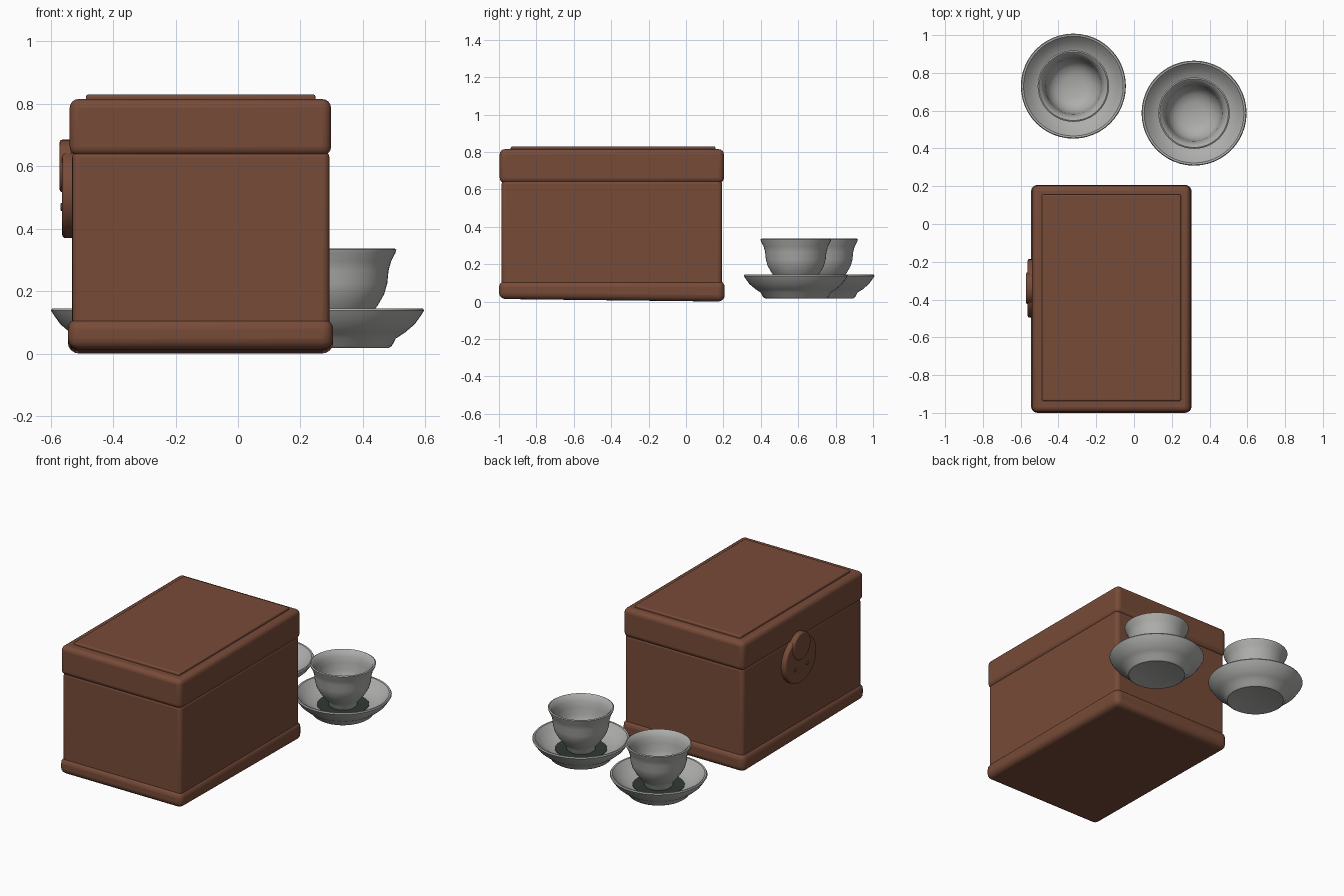
import bpy, bmesh, math
from mathutils import Vector

if "Cube" in bpy.data.objects:
    bpy.data.objects.remove(bpy.data.objects["Cube"])


def material(name, rgb):
    m = bpy.data.materials.new(name)
    m.diffuse_color = (*rgb, 1)
    m.use_nodes = True
    m.node_tree.nodes["Principled BSDF"].inputs["Base Color"].default_value = m.diffuse_color
    return m


WOOD = material("brown wood", (0.185, 0.070, 0.040))
CHINA = material("grey porcelain", (0.42, 0.42, 0.41))
DARK = material("dark green glaze", (0.030, 0.042, 0.035))


def finish(name, bm, mat, bevel=0.0, segs=4):
    bmesh.ops.recalc_face_normals(bm, faces=bm.faces)
    me = bpy.data.meshes.new(name)
    bm.to_mesh(me)
    bm.free()
    ob = bpy.data.objects.new(name, me)
    bpy.context.collection.objects.link(ob)
    me.materials.append(mat)
    if bevel:
        mod = ob.modifiers.new("rounding", "BEVEL")
        mod.width, mod.segments = bevel, segs
        mod.limit_method = "ANGLE"
        mod.angle_limit = math.radians(40)
    bpy.ops.object.select_all(action="DESELECT")
    ob.select_set(True)
    bpy.context.view_layer.objects.active = ob
    bpy.ops.object.shade_smooth_by_angle(angle=math.radians(40))
    return ob


def box(name, lo, hi, mat, bevel, tilt=0.0):
    """Rounded box; tilt raises the front bottom edge a little."""
    bm = bmesh.new()
    bmesh.ops.create_cube(bm, size=1)
    lo, hi = Vector(lo), Vector(hi)
    for v in bm.verts:
        front_bottom = v.co.z < 0 and v.co.y < 0
        v.co = Vector([lo[i] + (v.co[i] + 0.5) * (hi[i] - lo[i]) for i in range(3)])
        if front_bottom:
            v.co.z += tilt
    return finish(name, bm, mat, bevel)


def side_plate(name, outline, x0, x1, mat, bevel):
    """Outline of (y, z) points extruded along x."""
    bm = bmesh.new()
    face = bm.faces.new([bm.verts.new((x0, y, z)) for y, z in outline])
    ext = bmesh.ops.extrude_face_region(bm, geom=[face])["geom"]
    for v in ext:
        if isinstance(v, bmesh.types.BMVert):
            v.co.x = x1
    return finish(name, bm, mat, bevel, 3)


def lathe(name, profile, centre, mat, sides=48):
    """Closed profile of (radius, z), starting and ending on the axis."""
    bm = bmesh.new()
    vs = [bm.verts.new((r, 0, z)) for r, z in profile]
    es = [bm.edges.new(p) for p in zip(vs, vs[1:])]
    bmesh.ops.spin(bm, geom=vs + es, cent=(0, 0, 0), axis=(0, 0, 1),
                   angle=2 * math.pi, steps=sides, use_duplicate=False)
    bmesh.ops.remove_doubles(bm, verts=bm.verts, dist=1e-4)
    ob = finish(name, bm, mat)
    ob.location = (*centre, 0)
    return ob


# chest
box("chest_base", (-0.545, -1.0, 0.0), (0.305, 0.207, 0.112), WOOD, 0.035, 0.014)
box("chest_body", (-0.531, -0.986, 0.05), (0.293, 0.193, 0.65), WOOD, 0.022)
box("chest_lid", (-0.539, -0.996, 0.634), (0.298, 0.203, 0.815), WOOD, 0.028)
box("lid_panel", (-0.487, -0.937, 0.79), (0.248, 0.157, 0.83), WOOD, 0.008)

# clasp on the left side: rounded lock plate with a hasp hanging from the lid
CY = -0.34
plate = [(CY + 0.155 * math.cos(a), 0.515 + 0.145 * math.sin(a))
         for a in [2 * math.pi * i / 32 for i in range(32)]]
side_plate("lock_plate", plate, -0.52, -0.563, WOOD, 0.01)
hasp = [(CY + 0.085 * math.cos(a), 0.605 + 0.08 * math.sin(a) * (1 if math.sin(a) > 0 else 1.1))
        for a in [2 * math.pi * i / 24 for i in range(24)]]
side_plate("hasp", hasp, -0.53, -0.571, WOOD, 0.008)
for i, s in enumerate((-1, 1)):
    dot = [(CY + s * 0.06 + 0.013 * math.cos(math.pi * k / 6),
            0.47 + 0.013 * math.sin(math.pi * k / 6)) for k in range(12)]
    side_plate("lock_rivet_%d" % (i + 1), dot, -0.56, -0.568, WOOD, 0.003)

# cups and saucers
SAUCER = [(0, 0.035), (0.09, 0.031), (0.145, 0.021), (0.165, 0.018), (0.175, 0.025),
          (0.187, 0.048), (0.215, 0.066), (0.248, 0.094), (0.27, 0.125), (0.278, 0.138),
          (0.274, 0.145), (0.264, 0.144), (0.24, 0.118), (0.205, 0.092),
          (0.16, 0.076), (0.10, 0.070), (0, 0.069)]
CUP = [(0, 0.07), (0.075, 0.07), (0.083, 0.078), (0.085, 0.098), (0.105, 0.122),
       (0.13, 0.155), (0.150, 0.19), (0.160, 0.225), (0.164, 0.265), (0.172, 0.295),
       (0.186, 0.322), (0.189, 0.333), (0.182, 0.337), (0.170, 0.328), (0.156, 0.30),
       (0.149, 0.265), (0.144, 0.22), (0.13, 0.18), (0.10, 0.15), (0.06, 0.136), (0, 0.132)]
WELL = [(0, 0.071), (0.10, 0.0725), (0.148, 0.0765), (0.150, 0.0735), (0, 0.068)]
for tag, c in (("left", (-0.321, 0.730)), ("right", (0.318, 0.587))):
    lathe("saucer_" + tag, SAUCER, c, CHINA)
    lathe("saucer_well_" + tag, WELL, c, DARK)
    lathe("cup_" + tag, CUP, c, CHINA)
